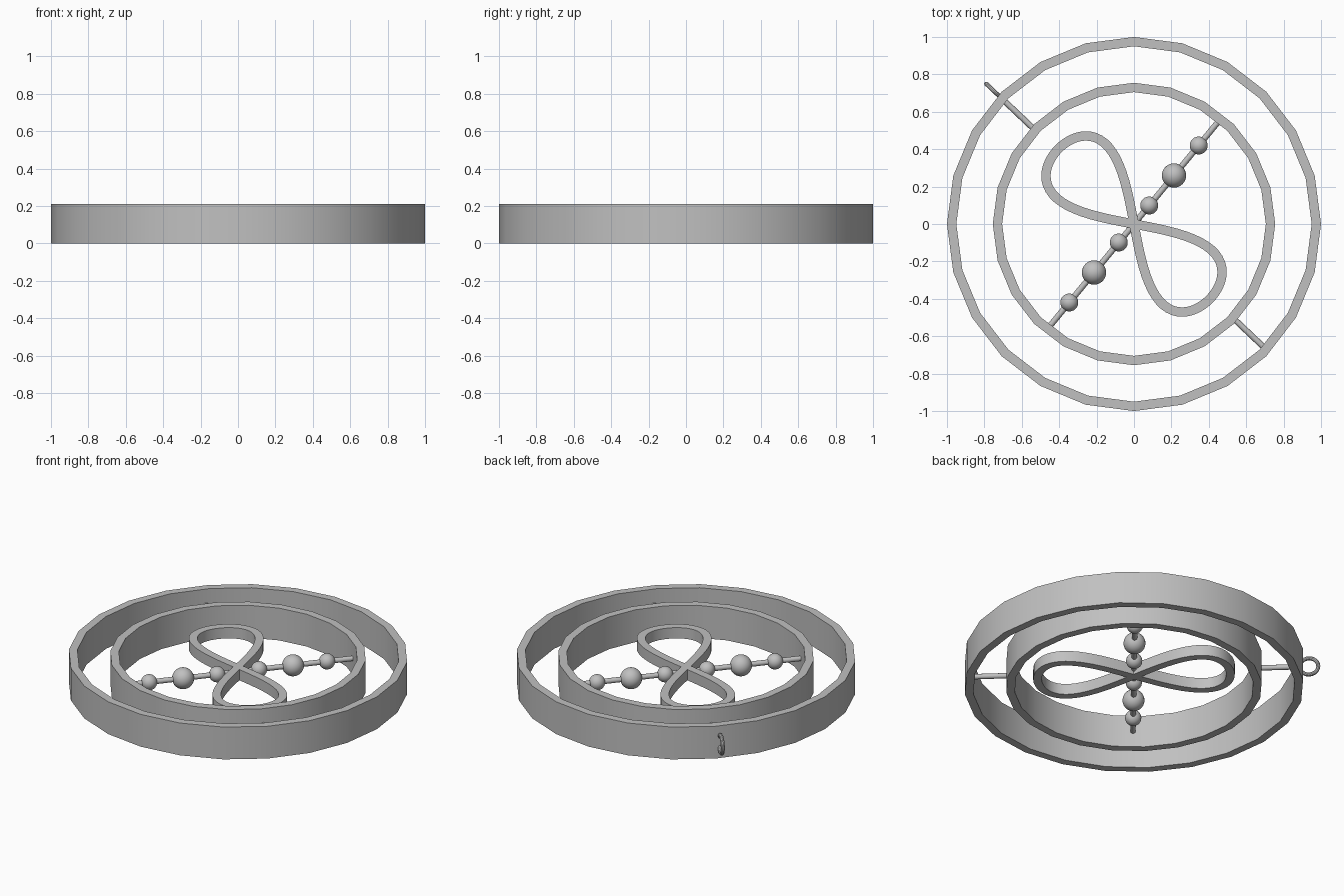
import bpy
import bmesh
from math import sin, cos, pi, radians
from mathutils import Vector, Matrix

cube = bpy.data.objects.get("Cube")
if cube:
    bpy.data.objects.remove(cube, do_unlink=True)

HEIGHT = 0.21
MID = HEIGHT / 2
WALL = 0.05
ROD = 0.016
BAR_ANGLE = radians(136.5)
CHAIN_ANGLE = radians(50.5)

grey = bpy.data.materials.new("plain_grey")
grey.use_nodes = True
colour = (0.53, 0.53, 0.53, 1)
grey.diffuse_color = colour
grey.node_tree.nodes["Principled BSDF"].inputs["Base Color"].default_value = colour


def finish(obj, name):
    obj.name = name
    obj.data.name = name
    obj.data.materials.append(grey)
    bpy.ops.object.select_all(action="DESELECT")
    obj.select_set(True)
    bpy.context.view_layer.objects.active = obj
    bpy.ops.object.shade_smooth_by_angle(angle=radians(35))
    return obj


def closed_band(name, inner, outer, z0, z1):
    """Closed loop of rectangular section between two matching outlines."""
    bm = bmesh.new()
    rows = [[bm.verts.new((p.x, p.y, z)) for p in path]
            for path, z in ((outer, z0), (outer, z1), (inner, z1), (inner, z0))]
    count = len(inner)
    for r in range(4):
        a, b = rows[r], rows[(r + 1) % 4]
        for i in range(count):
            j = (i + 1) % count
            bm.faces.new((a[i], a[j], b[j], b[i]))
    mesh = bpy.data.meshes.new(name)
    bm.to_mesh(mesh)
    bm.free()
    obj = bpy.data.objects.new(name, mesh)
    bpy.context.collection.objects.link(obj)
    return finish(obj, name)


def circle(radius, sides=24):
    return [Vector((radius * cos(2 * pi * i / sides), radius * sin(2 * pi * i / sides)))
            for i in range(sides)]


def along(angle, distance):
    return Vector((cos(angle) * distance, sin(angle) * distance, MID))


def rod(name, angle, start, end):
    bpy.ops.mesh.primitive_cylinder_add(
        vertices=16, radius=ROD, depth=end - start,
        location=along(angle, (start + end) / 2), rotation=(0, pi / 2, angle))
    finish(bpy.context.object, name)


# Concentric hoops
closed_band("outer_hoop", circle(1 - WALL), circle(1), 0, HEIGHT)
closed_band("inner_hoop", circle(0.755 - WALL), circle(0.755), 0, HEIGHT)

# Figure-eight ribbon, offset to both sides of its centre line
steps = 80
turn = Matrix.Rotation(radians(135), 2)
sides = ([], [])
for i in range(steps):
    t = 2 * pi * (i + 0.5) / steps
    point = Vector((0.57 * cos(t), 0.195 * sin(2 * t)))
    tangent = Vector((-0.57 * sin(t), 0.39 * cos(2 * t))).normalized()
    normal = Vector((tangent.y, -tangent.x)) * WALL / 2
    sides[0].append(turn @ (point - normal))
    sides[1].append(turn @ (point + normal))
closed_band("figure_eight_ribbon", sides[0], sides[1], MID - 0.035, MID + 0.035)

# Pivot bars between the hoops, and the hanging eyelet
rod("eyelet_bar", BAR_ANGLE, 0.73, 0.985)
rod("opposite_bar", BAR_ANGLE + pi, 0.73, 0.975)
bpy.ops.mesh.primitive_torus_add(
    major_segments=24, minor_segments=10, major_radius=0.055, minor_radius=0.012,
    location=along(BAR_ANGLE, 1.033), rotation=(pi / 2, 0, BAR_ANGLE))
finish(bpy.context.object, "hanging_eyelet")

# Beaded rod across the inner hoop
rod("bead_rod", CHAIN_ANGLE, -0.725, 0.725)
for side, label in ((1, "back"), (-1, "front")):
    for place, distance, radius in (("inner", 0.128, 0.048),
                                    ("middle", 0.336, 0.065),
                                    ("end", 0.544, 0.048)):
        bpy.ops.mesh.primitive_uv_sphere_add(
            segments=24, ring_count=16, radius=radius,
            location=along(CHAIN_ANGLE, side * distance))
        finish(bpy.context.object, f"{label}_{place}_bead")
